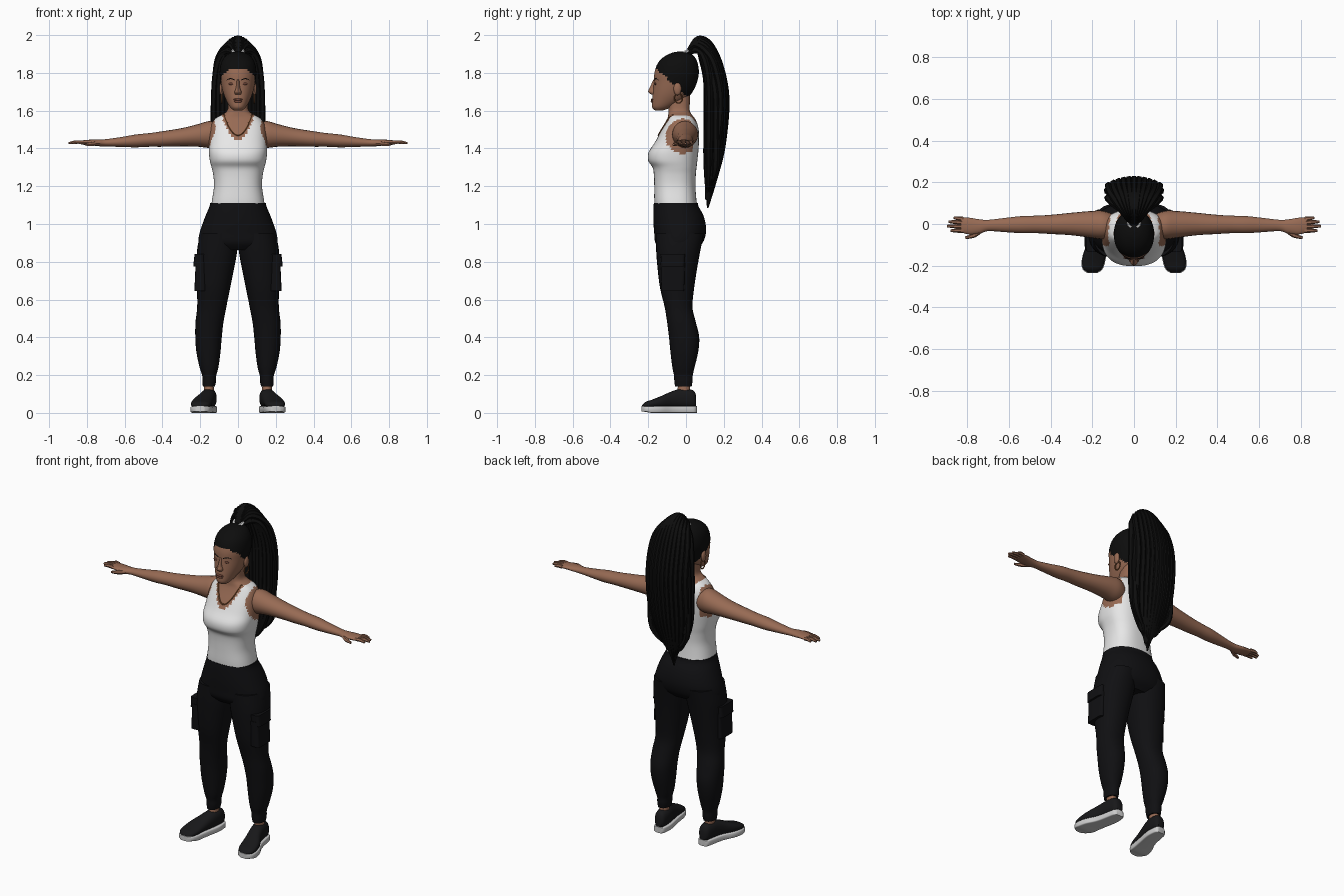
import bpy, bmesh, math
from mathutils import Vector, Matrix
from mathutils.bvhtree import BVHTree

if "Cube" in bpy.data.objects:
    bpy.data.objects.remove(bpy.data.objects["Cube"])


def material(name, r, g, b):
    m = bpy.data.materials.new(name)
    m.use_nodes = True
    m.diffuse_color = (r, g, b, 1)
    m.node_tree.nodes["Principled BSDF"].inputs["Base Color"].default_value = (r, g, b, 1)
    return m


SKIN = material("warm brown skin", .31, .145, .088)
LIPS = material("dark lip brown", .2, .075, .05)
HAIR = material("black hair", .004, .004, .004)
WHITE = material("white cotton", .8, .8, .8)
PANTS = material("black trousers", .005, .005, .006)
SHOE = material("black shoe fabric", .009, .009, .01)
SOLE = material("pale sole", .6, .6, .6)
BRONZE = material("bronze jewellery", .22, .085, .03)


def spline(rows, steps):
    """Smooth interpolation through rows of numbers."""
    out = []
    for i in range(len(rows) - 1):
        a, b, c, d = rows[max(i - 1, 0)], rows[i], rows[i + 1], rows[min(i + 2, len(rows) - 1)]
        for k in range(steps):
            t = k / steps
            out.append([q + t / 2 * (r - p + t * (2 * p - 5 * q + 4 * r - s + t * (3 * (q - r) + s - p)))
                        for p, q, r, s in zip(a, b, c, d)])
    return out + [list(rows[-1])]


def finish(name, bm, mats, rule=None):
    bmesh.ops.recalc_face_normals(bm, faces=bm.faces)
    if rule:
        for f in bm.faces:
            f.material_index = rule(f.calc_center_median())
    mesh = bpy.data.meshes.new(name)
    bm.to_mesh(mesh)
    bm.free()
    for m in mats:
        mesh.materials.append(m)
    ob = bpy.data.objects.new(name, mesh)
    bpy.context.collection.objects.link(ob)
    return ob


def loft(name, rows, axis, mats, rule=None, side=1, seg=28, power=2.2, steps=4):
    """Skin over rounded sections; a row is position, then low and high of the two other axes."""
    bm = bmesh.new()
    rings = []
    for t, a0, a1, b0, b1 in spline(rows, steps):
        ring = []
        for k in range(seg):
            c, s = math.cos(math.tau * k / seg), math.sin(math.tau * k / seg)
            a = (a0 + a1) / 2 + (a1 - a0) / 2 * math.copysign(abs(c) ** (2 / power), c)
            b = (b0 + b1) / 2 + (b1 - b0) / 2 * math.copysign(abs(s) ** (2 / power), s)
            x, y, z = {"x": (t, a, b), "y": (a, t, b), "z": (a, b, t)}[axis]
            ring.append(bm.verts.new((x * side, y, z)))
        rings.append(ring)
    for lo, hi in zip(rings, rings[1:]):
        for k in range(seg):
            j = (k + 1) % seg
            bm.faces.new((lo[k], lo[j], hi[j], hi[k]))
    bm.faces.new(rings[0])
    bm.faces.new(rings[-1])
    return finish(name, bm, mats, rule)


def ball(name, centre, size, mat):
    bm = bmesh.new()
    bmesh.ops.create_uvsphere(bm, u_segments=14, v_segments=8, radius=1,
                              matrix=Matrix.LocRotScale(Vector(centre), None, Vector(size)))
    return finish(name, bm, [mat])


def tubes(name, paths, mat, radius, closed=False, steps=5):
    """Round strands through points of x, y, z and thickness factor."""
    cu = bpy.data.curves.new(name, "CURVE")
    cu.dimensions = "3D"
    cu.bevel_depth, cu.bevel_resolution, cu.use_fill_caps = radius, 1, True
    for path in paths:
        pts = spline(path, steps)
        sp = cu.splines.new("POLY")
        sp.points.add(len(pts) - 1)
        sp.use_cyclic_u = closed
        for p, q in zip(sp.points, pts):
            p.co, p.radius = (*q[:3], 1), q[3]
    temp = bpy.data.objects.new(name + "_path", cu)
    bm = bmesh.new()
    bpy.context.collection.objects.link(temp)
    mesh = bpy.data.meshes.new_from_object(temp.evaluated_get(bpy.context.evaluated_depsgraph_get()))
    bm.from_mesh(mesh)
    bpy.data.objects.remove(temp)
    return finish(name, bm, [mat])


def front_of(ob):
    """Gives the y of an object's front surface at x, z."""
    tree = BVHTree.FromPolygons([v.co for v in ob.data.vertices], [p.vertices for p in ob.data.polygons])
    return lambda x, z: (tree.ray_cast(Vector((x, -2, z)), Vector((0, 1, 0)))[0] or Vector()).y


# Torso and neck, with the tank top as faces inside neckline and armholes
def tank(c):
    scoop, depth = (1.445, .125) if c.y < -.02 else (1.5, .075)
    neck = c.z > min(scoop + depth * (c.x / .085) ** 2, 1.575)
    arm = abs(c.x) > .115 and math.hypot(c.y + .015, c.z - 1.465) < .092
    return int(neck or arm)


torso_rows = [(z, -w, w, f, b) for z, w, f, b in (
    (1.09, .143, -.165, .06), (1.13, .137, -.168, .055), (1.2, .127, -.168, .05), (1.26, .131, -.17, .052),
    (1.3, .14, -.177, .056), (1.335, .149, -.2, .06), (1.38, .154, -.198, .065), (1.43, .154, -.166, .068),
    (1.49, .15, -.134, .068), (1.53, .14, -.112, .06), (1.56, .118, -.098, .046), (1.58, .083, -.094, .03),
    (1.6, .058, -.093, .02), (1.64, .051, -.095, .02), (1.7, .05, -.1, .02))]
torso = loft("torso_and_tank_top", torso_rows, "z", [WHITE, SKIN], tank, seg=72, power=2.5)

# Head, with the pulled back hair above a slanted hairline
head_rows = [(z, -w, w, f, b) for z, w, f, b in (
    (1.602, .024, -.165, -.12), (1.62, .043, -.18, -.07), (1.66, .065, -.179, 0), (1.7, .08, -.175, .035),
    (1.75, .091, -.17, .058), (1.8, .097, -.167, .068), (1.85, .09, -.15, .062), (1.885, .07, -.117, .045),
    (1.906, .04, -.075, .02), (1.913, .008, -.04, -.02))]
head = loft("head", head_rows, "z", [SKIN, HAIR], lambda c: int(c.z > 1.68 - .9 * c.y),
            seg=48, power=2.1, steps=5)

# Facial features
face = front_of(head)
loft("nose", [(1.686, -.017, .017, -.185, -.15), (1.7, -.019, .019, -.2, -.15), (1.72, -.011, .011, -.193, -.15),
              (1.765, -.007, .007, -.172, -.15)], "z", [SKIN], seg=12, power=2)
for z, w, h in ((1.659, .025, .006), (1.649, .022, .007)):
    ball("lip", (0, face(0, z) + .001, z), (w, .008, h), LIPS)
for s, label in ((1, "left"), (-1, "right")):
    ball(label + "_eye", (s * .036, face(.036, 1.742), 1.742), (.016, .005, .006), LIPS)
    tubes(label + "_eyebrow", [[(s * x, face(x, z), z, r) for x, z, r in
                                ((.016, 1.762, .8), (.04, 1.77, 1), (.06, 1.761, .4))]], HAIR, .003)
    ball(label + "_ear", (s * .087, -.045, 1.715), (.012, .021, .034), SKIN)
    hoop = [(s * .085, -.04 + .021 * math.cos(a), 1.665 + .025 * math.sin(a), 1)
            for a in (math.tau * k / 16 for k in range(16))]
    tubes(label + "_hoop_earring", [hoop], BRONZE, .004, True, 1)

# Necklace lying on the chest
chest = front_of(torso)
tubes("necklace", [[(x, chest(x, z) - .002, z, 1) for x, z in
                    ((k * .0075, 1.47 + .11 * (k / 10) ** 2) for k in range(-10, 11))]], BRONZE, .004, steps=2)

# High ponytail: a core with a shell of strands converging to the tip
loft("ponytail_core", [(z, -w, w, f, b) for z, w, f, b in (
    (1.13, .015, .1, .13), (1.25, .06, .1, .16), (1.4, .105, .095, .195), (1.6, .12, .095, .215),
    (1.8, .115, .09, .195), (1.92, .075, .065, .15), (1.97, .03, .04, .1))], "z", [HAIR], seg=20, power=2.6)
outer = ((.015, .005, 1.905, .5), (.04, .06, 1.98, .9), (.08, .125, 1.955, 1), (.113, .182, 1.84, 1),
         (.122, .215, 1.66, 1), (.117, .195, 1.42, 1), (.075, .155, 1.25, .9))
inner = ((.015, 0, 1.9, .5), (.06, .055, 1.95, .8), (.1, .085, 1.87, 1), (.122, .108, 1.75, 1),
         (.125, .11, 1.55, 1), (.112, .108, 1.36, 1), (.06, .112, 1.22, .8))
strands = []
for shell in (outer, inner):
    for k in range(-5, 6):
        u = k / 5
        bow = -.03 * u * u if shell is outer else .015 * u * u
        strands.append([(x * u, y + bow * min(1, x / .1), z - .035 * u * u * (z > 1.93), r) for x, y, z, r in shell]
                       + [(.02 * u, .115, 1.085 + .09 * abs(u), .25)])
for s in (-1, 1):
    strands.append([(s * (x + .002), y + .05, z - .06, r) for x, y, z, r in inner[2:6]] + [(s * .03, .13, 1.2, .3)])
tubes("ponytail_strands", strands, HAIR, .018)
tie = [(.028 * math.cos(a), .005 + .022 * math.sin(a), 1.915 + .012 * math.sin(a), 1)
       for a in (math.tau * k / 16 for k in range(16))]
tubes("hair_tie", [tie], WHITE, .008, True, 1)

# Hips of the trousers
loft("trouser_hips", [(z, -w, w, f, b) for z, w, f, b in (
    (.862, .195, -.13, .05), (.9, .21, -.162, .088), (.95, .204, -.168, .105), (1., .188, -.172, .104),
    (1.05, .169, -.173, .09), (1.09, .152, -.172, .068), (1.112, .147, -.17, .062))], "z", [PANTS], seg=40)

arm_rows = [(x, y - w, y + w, z - h, z + h) for x, y, z, w, h in (
    (.1, -.008, 1.47, .055, .06), (.15, -.005, 1.474, .068, .071), (.21, -.002, 1.469, .064, .06),
    (.3, 0, 1.459, .054, .048), (.4, -.002, 1.45, .046, .041), (.47, -.002, 1.445, .042, .036),
    (.54, -.003, 1.44, .041, .034), (.62, -.005, 1.434, .034, .026), (.7, -.007, 1.43, .027, .019),
    (.74, -.012, 1.43, .034, .018), (.79, -.01, 1.432, .04, .014), (.83, -.005, 1.431, .036, .011))]
leg_rows = [(.14, .122, .186, -.058, .03), (.17, .116, .189, -.062, .035), (.2, .115, .19, -.064, .036),
            (.24, .104, .203, -.072, .045), (.32, .093, .22, -.082, .064), (.4, .086, .226, -.09, .07),
            (.48, .077, .225, -.1, .052), (.56, .062, .216, -.113, .034), (.66, .042, .217, -.137, .043),
            (.76, .022, .219, -.15, .058), (.86, .004, .217, -.158, .076), (.95, .003, .2, -.16, .095)]
shoe_rows = [(.054, .13, .168, .03, .09), (.04, .118, .182, .025, .118), (0, .113, .192, .025, .128),
             (-.04, .117, .2, .025, .125), (-.08, .125, .213, .025, .112), (-.13, .134, .238, .025, .09),
             (-.18, .142, .249, .025, .07), (-.215, .155, .243, .025, .058), (-.233, .18, .22, .028, .04)]
fingers = [((.82, .024), (.865, .03)), ((.82, .007), (.89, .011)), ((.82, -.012), (.897, -.01)),
           ((.82, -.032), (.88, -.032))]

for s, label in ((1, "left"), (-1, "right")):
    # Arm, fingers and thumb
    loft(label + "_arm", arm_rows, "x", [SKIN], side=s, seg=20, power=2)
    digits = [[(s * a[0], a[1], 1.432, 1), (s * (a[0] + b[0]) / 2, (a[1] + b[1]) / 2, 1.434, .95),
               (s * b[0], b[1], 1.428, .6)] for a, b in fingers]
    digits.append([(s * .735, -.03, 1.428, 1.2), (s * .77, -.055, 1.424, 1.1), (s * .81, -.066, 1.42, .6)])
    tubes(label + "_fingers", digits, SKIN, .0105, steps=3)

    # Trouser leg, cuff and cargo pocket with flap
    loft(label + "_trouser_leg", leg_rows, "z", [PANTS], side=s, seg=28)
    for part, z0, z1, out in (("pocket", .645, .8, .228), ("pocket_flap", .775, .84, .234)):
        pocket = loft(label + "_" + part, [(z0, .17, out + .003, -.13, -.01), (z1, .17, out - .004, -.135, -.005)],
                      "z", [PANTS], side=s, seg=24, power=6, steps=1)

    # Ankle, shoe and sole
    loft(label + "_ankle", [(.09, .125, .181, -.05, .024), (.16, .13, .178, -.04, .02)],
         "z", [SKIN], side=s, seg=16, power=2, steps=1)
    loft(label + "_shoe", shoe_rows, "y", [SHOE], side=s, seg=24, power=2.4)
    sole_rows = [(y + .003 * (1 if y > 0 else -1), a - .003, b + .003, 0 if y > -.2 else .006, .036)
                 for y, a, b, _, _ in shoe_rows]
    loft(label + "_sole", sole_rows, "y", [SOLE], side=s, seg=24, power=7)

# Smooth shading with sharp edges kept
bpy.ops.object.select_all(action="DESELECT")
for ob in bpy.context.collection.objects:
    if ob.type == "MESH":
        ob.select_set(True)
        bpy.context.view_layer.objects.active = ob
bpy.ops.object.shade_smooth_by_angle(angle=math.radians(40))
